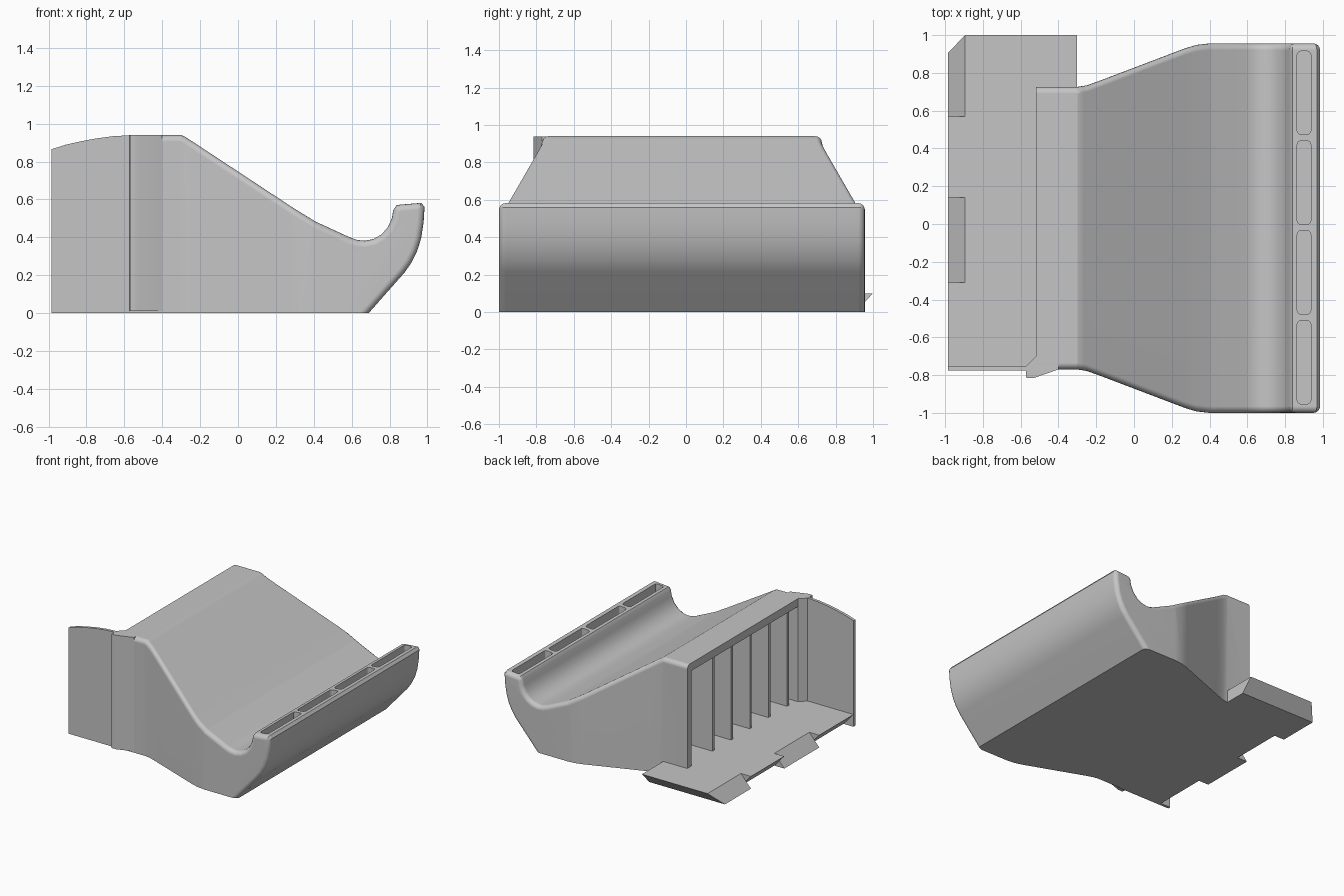
import bpy, bmesh, math
from mathutils import Vector

cube = bpy.data.objects.get("Cube")
if cube:
    bpy.data.objects.remove(cube, do_unlink=True)

grey = bpy.data.materials.new("plain_grey")
grey.use_nodes = True
grey.diffuse_color = (0.56, 0.56, 0.56, 1)
grey.node_tree.nodes["Principled BSDF"].inputs["Base Color"].default_value = (0.56, 0.56, 0.56, 1)

MID_Y = -0.022      # centre line of the body
HALF = 0.978        # widest half width
ROUND = 0.035       # edge rounding


def finish(name, bm):
    bmesh.ops.recalc_face_normals(bm, faces=bm.faces[:])
    me = bpy.data.meshes.new(name)
    bm.to_mesh(me)
    bm.free()
    me.materials.append(grey)
    ob = bpy.data.objects.new(name, me)
    bpy.context.scene.collection.objects.link(ob)
    return ob


def add_prism(bm, pts, axis, lo, hi):
    """Extrude a 2D outline along an axis."""
    def place(p, t):
        return {"x": (t, p[0], p[1]), "y": (p[0], t, p[1]), "z": (p[0], p[1], t)}[axis]
    a = [bm.verts.new(place(p, lo)) for p in pts]
    b = [bm.verts.new(place(p, hi)) for p in pts]
    n = len(pts)
    bm.faces.new(a)
    bm.faces.new(b[::-1])
    for i in range(n):
        j = (i + 1) % n
        bm.faces.new((a[i], a[j], b[j], b[i]))


def prism(name, pts, axis, lo, hi):
    bm = bmesh.new()
    add_prism(bm, pts, axis, lo, hi)
    return finish(name, bm)


def inset(pts, dists):
    """Move every edge of a counter-clockwise outline inwards by its own distance."""
    lines = []
    for i, p in enumerate(pts):
        d = (Vector(pts[(i + 1) % len(pts)]) - Vector(p)).normalized()
        nrm = Vector((-d.y, d.x))
        lines.append((nrm, nrm.dot(Vector(p)) + dists[i]))
    out = []
    for i in range(len(pts)):
        (n1, c1), (n2, c2) = lines[i - 1], lines[i]
        det = n1.x * n2.y - n1.y * n2.x
        out.append(((c1 * n2.y - c2 * n1.y) / det, (n1.x * c2 - n2.x * c1) / det))
    return out


# Body side profile: base, bulging front, lip, trough, ramp, deck
profile = [(-0.52, 0), (0.69, 0), (0.88, 0.215), (0.915, 0.265), (0.945, 0.325),
           (0.967, 0.395), (0.98, 0.48), (0.985, 0.56), (0.968, 0.582), (0.838, 0.571),
           (0.82, 0.545), (0.812, 0.50), (0.79, 0.452), (0.757, 0.415), (0.715, 0.391),
           (0.67, 0.382), (0.63, 0.386), (0.59, 0.40), (0.41, 0.483), (0.30, 0.55),
           (-0.265, 0.922), (-0.28, 0.932), (-0.30, 0.94), (-0.52, 0.94)]

# Half width along the body
widths = [(-0.60, 0.748), (-0.30, 0.748), (-0.25, 0.756), (-0.18, 0.781),
          (0.27, 0.952), (0.33, 0.97), (0.40, HALF), (1.0, HALF)]


def half_width(x):
    for (x0, w0), (x1, w1) in zip(widths, widths[1:]):
        if x <= x1:
            return w0 + (w1 - w0) * (x - x0) / (x1 - x0)
    return HALF


# Body: straight prism with rounded side edges, then narrowed towards the deck
steps = 4
rings = []
for k in range(steps + 1):
    a = math.pi / 2 * k / steps
    d = ROUND * (1 - math.sin(a))
    outline = inset(profile, [0] + [d] * (len(profile) - 2) + [0])
    rings.append((HALF - ROUND + ROUND * math.cos(a), outline))
rings += [(-y, o) for y, o in reversed(rings)]

bm = bmesh.new()
loops = [[bm.verts.new((x, y, z)) for x, z in o] for y, o in rings]
for a, b in zip(loops, loops[1:]):
    for i in range(len(a)):
        j = (i + 1) % len(a)
        bm.faces.new((a[i], a[j], b[j], b[i]))
bm.faces.new(loops[0])
bm.faces.new(loops[-1][::-1])
for x, _ in widths[1:-1]:
    bmesh.ops.bisect_plane(bm, geom=bm.verts[:] + bm.edges[:] + bm.faces[:],
                           plane_co=(x, 0, 0), plane_no=(1, 0, 0))
for v in bm.verts:
    side = math.copysign(1, v.co.y)
    v.co.y += MID_Y - side * (HALF - half_width(v.co.x))
body = finish("body", bm)

# Cutter: hollow inside and four rounded slots in the lip
bm = bmesh.new()
hollow = [(-0.60, 0.098), (0.45, 0.098), (0.45, 0.38), (-0.30, 0.876), (-0.60, 0.876)]
add_prism(bm, hollow, "y", -0.70, 0.67)
r = 0.02
for i in range(4):
    cy = -0.732 + i * 0.4755
    slot = []
    for q, (sx, sy) in enumerate([(1, 1), (-1, 1), (-1, -1), (1, -1)]):
        for s in range(4):
            t = math.pi / 2 * (q + s / 3)
            slot.append((0.90 + sx * (0.036 - r) + r * math.cos(t),
                         cy + sy * (0.221 - r) + r * math.sin(t)))
    add_prism(bm, slot, "z", 0.50, 0.70)
cutter = finish("cutter", bm)
cutter.hide_render = True

cut = body.modifiers.new("hollow", "BOOLEAN")
cut.operation = "DIFFERENCE"
cut.solver = "EXACT"
cut.object = cutter
bpy.context.view_layer.objects.active = body
bpy.ops.object.modifier_apply(modifier=cut.name)
bpy.data.objects.remove(cutter, do_unlink=True)

# Ribs inside the hollow
rib = [(-0.50, 0.09), (0.46, 0.09), (0.46, 0.38), (-0.295, 0.885), (-0.50, 0.885)]
for i in range(5):
    y = -0.60 + 0.24 * i
    prism(f"rib_{i + 1}", rib, "y", y - 0.012, y + 0.012)

# Floor plate with undercut back edge
prism("floor_plate", [(-0.765, 0), (0.905, 0), (1.0, 0.1), (-0.765, 0.1)], "x", -0.895, -0.303)

# Interlocking edge: undercut strips alternate with sloping tabs
under = [(-0.895, 0), (-0.895, 0.1), (-0.985, 0.1)]
slope = [(-0.895, 0), (-0.895, 0.1), (-0.985, 0)]
prism("edge_strip_front", under, "y", -0.765, -0.31)
prism("edge_tab_front", slope, "y", -0.31, 0.14)
prism("edge_strip_back", under, "y", 0.14, 0.57)
tab = prism("edge_tab_back", slope, "y", 0.57, 1.0)
for v in tab.data.vertices:
    if v.co.y > 0.9 and v.co.z < 0.01:
        v.co.y = 0.905

# Thin front wall with curved top
wall_outline = [(-0.985, 0), (-0.50, 0), (-0.50, 0.939), (-0.57, 0.939), (-0.66, 0.934),
                (-0.75, 0.922), (-0.83, 0.907), (-0.91, 0.889), (-0.985, 0.865)]
wall = prism("front_wall", wall_outline, "y", -0.775, -0.752)

# Flared corner post joining wall and body
post_outline = [(-0.57, -0.815), (-0.53, -0.815), (-0.40, -0.77), (-0.40, -0.74),
                (-0.52, -0.70), (-0.575, -0.755)]
post = prism("corner_post", post_outline, "z", 0.01, 0.9395)

# Smooth shading with sharp edges kept
for ob in (body, wall, post):
    ob.data.shade_smooth()
    ob.data.set_sharp_from_angle(angle=math.radians(28))
    ob.modifiers.new("even_shading", "WEIGHTED_NORMAL").keep_sharp = True
